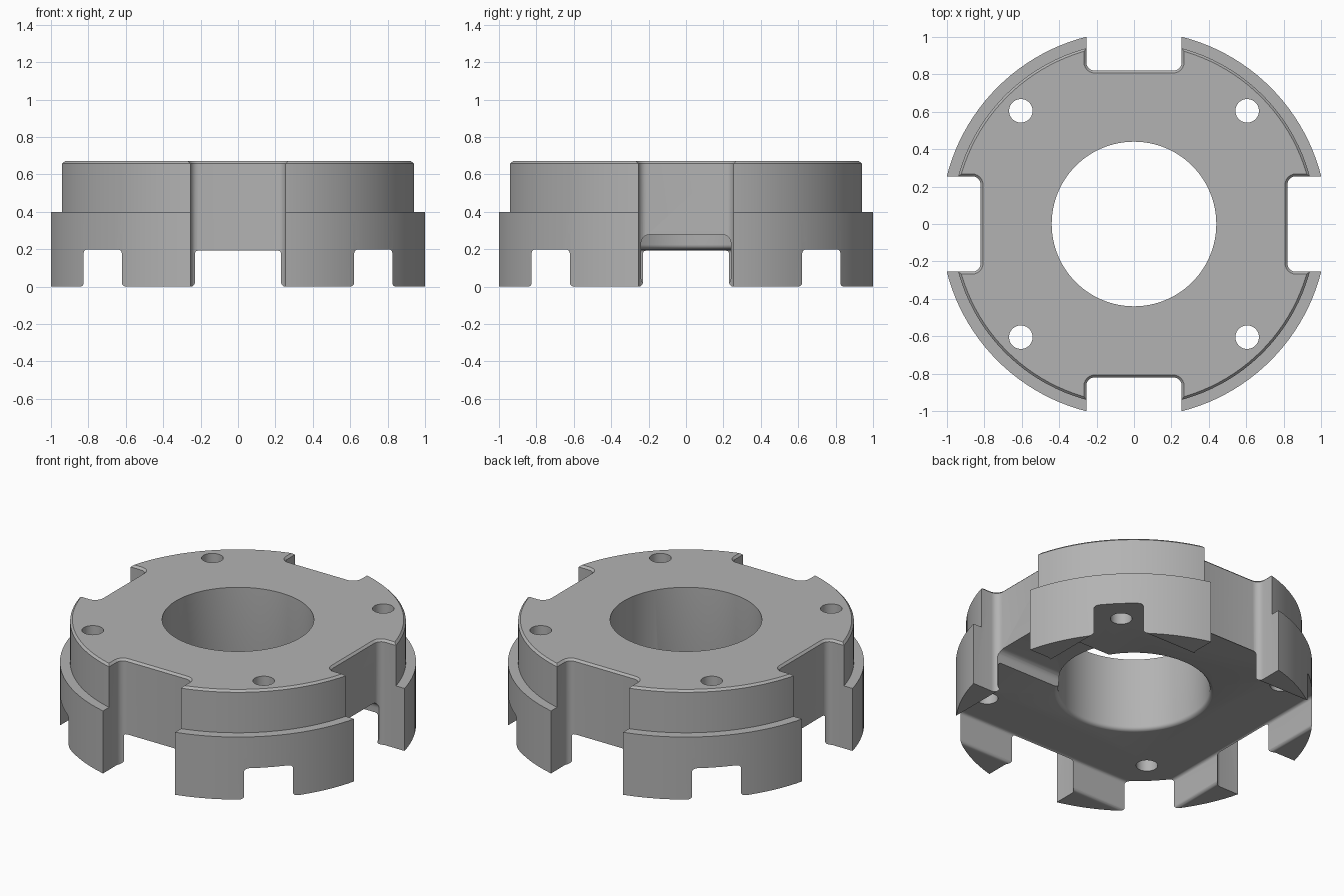
import bpy, bmesh, math
from mathutils import Matrix, Vector

if "Cube" in bpy.data.objects:
    bpy.data.objects.remove(bpy.data.objects["Cube"], do_unlink=True)

OUTER, UPPER, BORE = 1.033, 0.974, 0.44
TOP, STEP, FLOOR = 0.672, 0.4, 0.2
POCKET, FILLET, CHAMFER = 0.825, 0.02, 0.013
NOTCH_HALF, NOTCH_IN = 0.255, 0.82


def circle(radius, z, n=128):
    return [Vector((radius * math.cos(math.tau * i / n),
                    radius * math.sin(math.tau * i / n), z)) for i in range(n)]


def rounded_rect(hx, hy, r, z, cx=0, seg=6):
    loop = []
    for k, (sx, sy) in enumerate(((1, 1), (-1, 1), (-1, -1), (1, -1))):
        for i in range(seg + 1):
            a = math.pi / 2 * (k + i / seg)
            loop.append(Vector((cx + sx * (hx - r) + r * math.cos(a),
                                sy * (hy - r) + r * math.sin(a), z)))
    return loop


def loft(name, loops, matrix=Matrix()):
    """Solid skinned through equal loops, capped at both ends."""
    bm = bmesh.new()
    rings = [[bm.verts.new(matrix @ p) for p in loop] for loop in loops]
    n = len(rings[0])
    for a, b in zip(rings, rings[1:]):
        for i in range(n):
            j = (i + 1) % n
            bm.faces.new((a[i], a[j], b[j], b[i]))
    bm.faces.new(rings[0][::-1])
    bm.faces.new(rings[-1])
    bmesh.ops.recalc_face_normals(bm, faces=bm.faces)
    mesh = bpy.data.meshes.new(name)
    bm.to_mesh(mesh)
    bm.free()
    obj = bpy.data.objects.new(name, mesh)
    bpy.context.collection.objects.link(obj)
    return obj


def quarter(steps=5):
    return [math.pi / 2 * i / steps for i in range(steps + 1)]


# Stepped round body with a chamfered top rim
body = loft("coupling_body", [
    circle(OUTER, 0), circle(OUTER, STEP), circle(UPPER, STEP),
    circle(UPPER, TOP - CHAMFER), circle(UPPER - CHAMFER, TOP)])

cutters = []

# Square pocket underneath: rounded lip below, fillet at its floor
sizes = [(POCKET + FILLET, -0.1)]
sizes += [(POCKET + FILLET * (1 - math.sin(a)), FILLET * (1 - math.cos(a)))
          for a in quarter()]
sizes += [(POCKET - FILLET * (1 - math.cos(a)), FLOOR - FILLET * (1 - math.sin(a)))
          for a in quarter()]
cutters.append(loft("pocket_cutter", [rounded_rect(h, h, 0.05, z) for h, z in sizes]))

# Central bore with a rounded lower edge
lip = 0.025
rings = [(BORE + lip, -0.2), (BORE + lip, FLOOR - 0.001)]
rings += [(BORE + lip * (1 - math.sin(a)), FLOOR + lip * (1 - math.cos(a)))
          for a in quarter()[1:]]
rings.append((BORE, 1))
cutters.append(loft("bore_cutter", [circle(r, z) for r, z in rings]))

# Four edge notches with a chamfered top, and four bolt holes
for k in range(4):
    turn = Matrix.Rotation(k * math.pi / 2, 4, 'Z')
    depth = 0.3
    cutters.append(loft("notch_cutter", [
        rounded_rect(depth + g, NOTCH_HALF + g, 0.045 + g, z, NOTCH_IN + depth)
        for g, z in ((0, -0.3), (0, TOP - CHAMFER), (CHAMFER, TOP), (CHAMFER, 1.1))], turn))
    place = turn @ Matrix.Translation((0.605, 0.605, 0))
    cutters.append(loft("bolt_hole_cutter",
                        [circle(0.063, z, 40) for z in (-0.4, 1.2)], place))

# Shallow key groove from the bore to the left notch
groove_frame = Matrix.Translation((0, 0, 0.14)) @ Matrix(
    ((0, 0, 1, 0), (1, 0, 0, 0), (0, 1, 0, 0), (0, 0, 0, 1)))
cutters.append(loft("groove_cutter",
                    [rounded_rect(0.24, 0.138, 0.045, x) for x in (0.3, 0.95)],
                    groove_frame))

# Carve the body
bpy.ops.object.select_all(action='DESELECT')
bpy.context.view_layer.objects.active = body
body.select_set(True)
for cutter in cutters:
    mod = body.modifiers.new("cut", 'BOOLEAN')
    mod.operation = 'DIFFERENCE'
    mod.solver = 'EXACT'
    mod.object = cutter
    bpy.ops.object.modifier_apply(modifier=mod.name)
    bpy.data.objects.remove(cutter, do_unlink=True)

# Plain grey metal
grey = bpy.data.materials.new("grey_metal")
grey.use_nodes = True
colour = (0.45, 0.45, 0.45, 1)
grey.diffuse_color = colour
grey.node_tree.nodes["Principled BSDF"].inputs["Base Color"].default_value = colour
body.data.materials.clear()
body.data.materials.append(grey)
bpy.ops.object.shade_smooth_by_angle(angle=math.radians(30))
